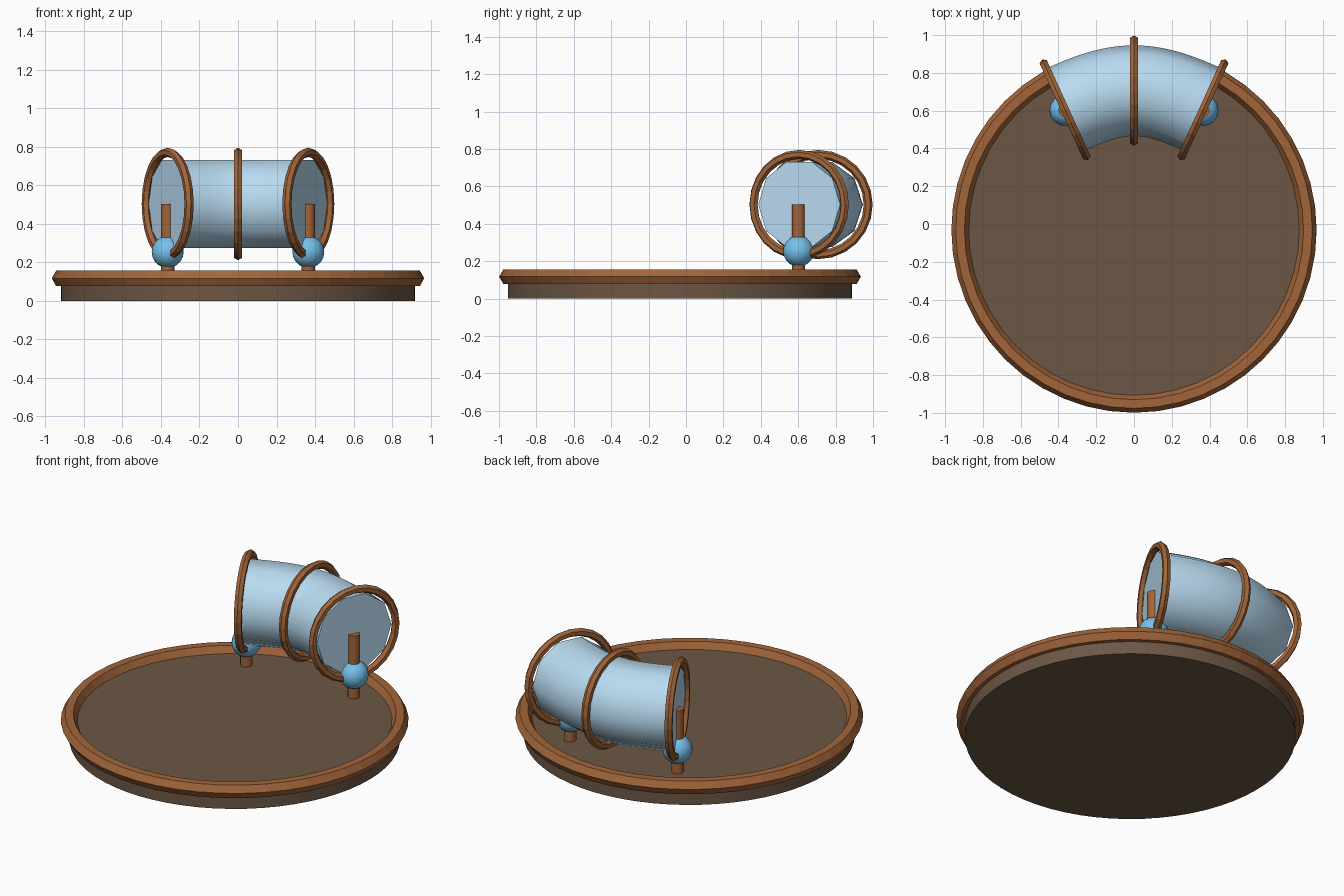
import bpy, bmesh, math
from mathutils import Vector, Matrix

if "Cube" in bpy.data.objects:
    bpy.data.objects.remove(bpy.data.objects["Cube"])


def material(name, rgb):
    m = bpy.data.materials.new(name)
    m.diffuse_color = (*rgb, 1)
    m.use_nodes = True
    m.node_tree.nodes["Principled BSDF"].inputs["Base Color"].default_value = m.diffuse_color
    return m


WOOD = material("wood", (0.36, 0.13, 0.042, 1)[:3])
DARK = material("dark_wood", (0.15, 0.095, 0.06))
GLASS = material("pale_blue", (0.48, 0.71, 0.88))
BLUE = material("bright_blue", (0.18, 0.53, 0.83))


def finish(ob, name, mat, smooth=False):
    ob.name = name
    ob.data.materials.append(mat)
    if smooth:
        bpy.ops.object.select_all(action='DESELECT')
        ob.select_set(True)
        bpy.context.view_layer.objects.active = ob
        bpy.ops.object.shade_smooth_by_angle(angle=math.radians(50))
    return ob


def cylinder(name, mat, x, y, z0, z1, r, sides, smooth=False):
    bpy.ops.mesh.primitive_cylinder_add(vertices=sides, radius=r, depth=z1 - z0,
                                        location=(x, y, (z0 + z1) / 2))
    return finish(bpy.context.object, name, mat, smooth)


def torus(name, mat, loc, R, r, sides, rot=(0, 0, 0)):
    bpy.ops.mesh.primitive_torus_add(major_radius=R, minor_radius=r, major_segments=sides,
                                     minor_segments=6, location=loc, rotation=rot)
    return finish(bpy.context.object, name, mat)


# Round base with a six-sided rim
BASE_Y = -0.032
cylinder("base", DARK, 0, BASE_Y, 0, 0.117, 0.92, 64, True)
torus("base_rim", WOOD, (0, BASE_Y, 0.117), 0.921, 0.046, 48)

# Bent tube: ten-sided section swept along a shallow arch
END_X, END_Y, MID_Y, TUBE_Z = 0.365, 0.605, 0.706, 0.503
TILT = math.radians(24.5)
TUBE_R, SIDES, STEPS = 0.24, 10, 24


def arch(t):
    """Point and heading on the tube's centre line, t from -1 to 1."""
    u = abs(t)
    p = [Vector((0, MID_Y)), Vector((0.125, MID_Y)),
         Vector((END_X - 0.13 * math.cos(TILT), END_Y + 0.13 * math.sin(TILT))),
         Vector((END_X, END_Y))]
    v = 1 - u
    pos = p[0] * v**3 + p[1] * 3 * v * v * u + p[2] * 3 * v * u * u + p[3] * u**3
    d = (p[1] - p[0]) * v * v + (p[2] - p[1]) * 2 * v * u + (p[3] - p[2]) * u * u
    s = -1 if t < 0 else 1
    return Vector((s * pos.x, pos.y, TUBE_Z)), s * math.atan2(d.y, d.x)


bm = bmesh.new()
loops = []
for i in range(STEPS + 1):
    c, a = arch(2 * i / STEPS - 1)
    side = Vector((-math.sin(a), math.cos(a), 0))
    loops.append([bm.verts.new(c + TUBE_R * (side * math.cos(k * math.tau / SIDES)
                  + Vector((0, 0, math.sin(k * math.tau / SIDES))))) for k in range(SIDES)])
for a, b in zip(loops, loops[1:]):
    for k in range(SIDES):
        n = (k + 1) % SIDES
        bm.faces.new((a[k], a[n], b[n], b[k]))
bm.faces.new(loops[0])
bm.faces.new(loops[-1])
bmesh.ops.recalc_face_normals(bm, faces=bm.faces)
mesh = bpy.data.meshes.new("tube")
bm.to_mesh(mesh)
bm.free()
tube = bpy.data.objects.new("tube", mesh)
bpy.context.collection.objects.link(tube)
finish(tube, "tube", GLASS, True)

# Hoops around the ends and the middle
for name, t in (("left", -1), ("middle", 0), ("right", 1)):
    c, a = arch(t)
    torus(name + "_hoop", WOOD, c, 0.268, 0.024, 24, (0, math.pi / 2, a))

# Posts and ball joints under the tube ends
for name, s in (("left", -1), ("right", 1)):
    cylinder(name + "_post", WOOD, s * END_X, 0.602, 0.1, TUBE_Z, 0.035, 12, True)
    bpy.ops.mesh.primitive_uv_sphere_add(segments=16, ring_count=10, radius=0.083,
                                         location=(s * END_X, 0.602, 0.254))
    finish(bpy.context.object, name + "_ball", BLUE, True)
